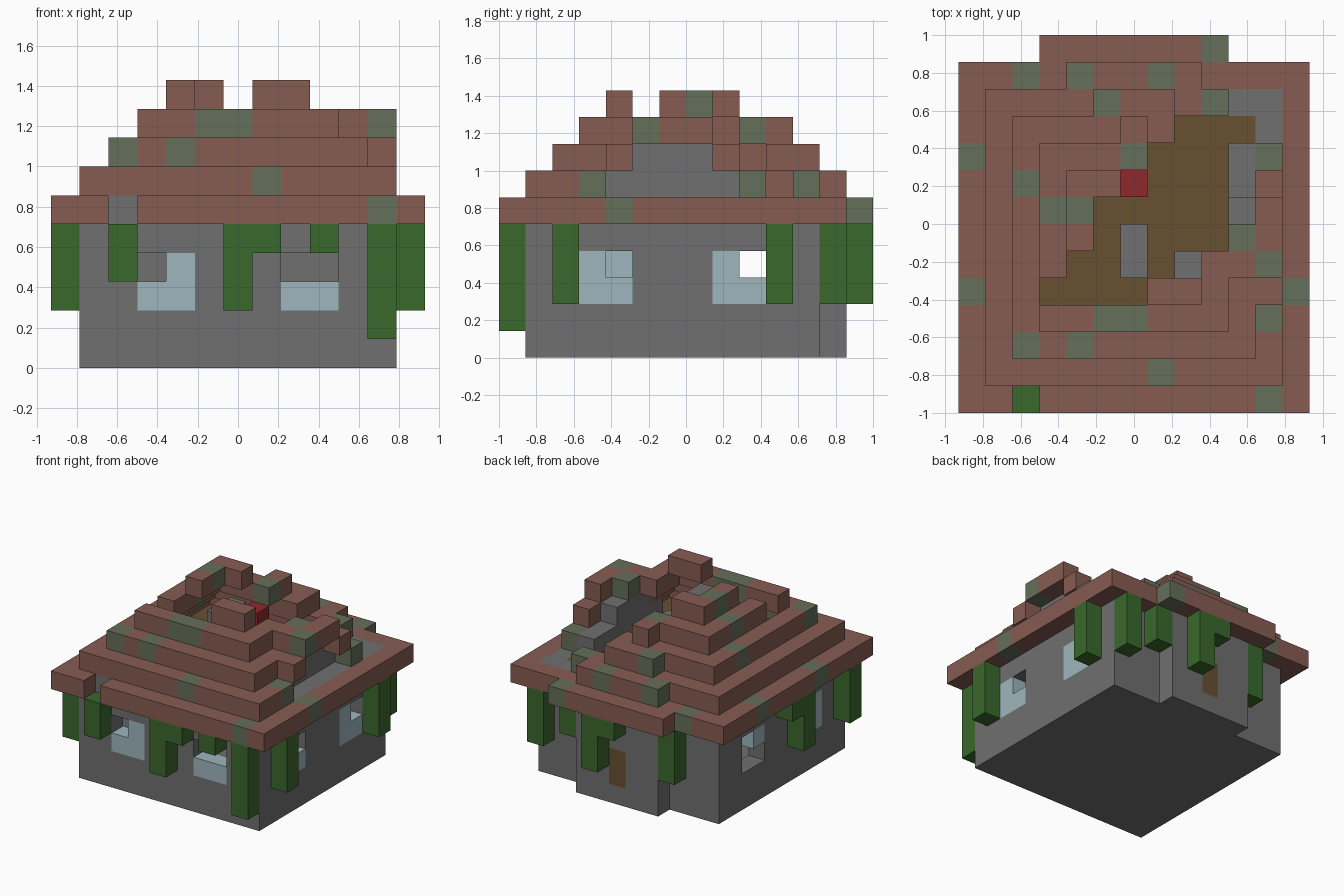
import bpy, bmesh
from mathutils import Vector

if "Cube" in bpy.data.objects:
    bpy.data.objects.remove(bpy.data.objects["Cube"], do_unlink=True)

U = 1 / 7  # block size
COLOURS = {
    "stone": (0.162, 0.162, 0.162),
    "roof_tile": (0.24, 0.107, 0.084),
    "mossy_tile": (0.13, 0.159, 0.102),
    "vine_green": (0.042, 0.138, 0.025),
    "pale_glass": (0.337, 0.468, 0.515),
    "wood": (0.138, 0.08, 0.03),
    "red_block": (0.275, 0.022, 0.025),
}
mats = {}
for name, rgb in COLOURS.items():
    m = bpy.data.materials.new(name)
    m.diffuse_color = (*rgb, 1)
    m.use_nodes = True
    bsdf = m.node_tree.nodes["Principled BSDF"]
    bsdf.inputs["Base Color"].default_value = (*rgb, 1)
    bsdf.inputs["Roughness"].default_value = 0.9
    mats[name] = m

blocks = {}  # grid cell -> (part, material)


def put(part, mat, cells, *levels):
    for i, j in cells:
        for k in levels:
            blocks[i, j, k] = (part, mat)


def rect(i0, i1, j0, j1):
    return {(i, j) for i in range(i0, i1 + 1) for j in range(j0, j1 + 1)}


def ring(i0, i1, j0, j1):
    return rect(i0, i1, j0, j1) - rect(i0 + 1, i1 - 1, j0 + 1, j1 - 1)


# Stone house with a shallow back porch, hollow inside
plan = rect(1, 11, 1, 11) | rect(4, 8, 12, 12)
inner = {(i, j) for i, j in plan if rect(i - 1, i + 1, j - 1, j + 1) <= plan}
put("walls", "stone", plan, 0)
put("walls", "stone", plan - inner, 1, 2, 3, 4, 5)
put("attic_floor", "wood", inner, 5)
put("door", "wood", [(6, 12)], 1, 2)

# Windows with some panes broken out
windows = rect(3, 4, 1, 1) | rect(8, 9, 1, 1)
for i in (1, 11):
    windows |= rect(i, i, 3, 4) | rect(i, i, 8, 9)
put("window_panes", "pale_glass", windows, 2, 3)
for gap in [(3, 1, 3), (8, 1, 3), (9, 1, 3), (11, 4, 3), (11, 9, 3),
            (1, 9, 3), (1, 8, 2), (1, 9, 2)]:
    del blocks[gap]

# Side gable wall and attic remains
put("gable_wall", "stone", rect(10, 10, 4, 9), 6)
put("gable_wall", "stone", rect(10, 10, 5, 7), 7)
put("chimney", "stone", rect(6, 6, 5, 6), 6, 7, 8)
put("attic_crate", "stone", [(8, 5)], 6)
put("lantern", "red_block", [(6, 8)], 7)

# Stepped roof, one course at a time, with the collapsed part left out
courses = {
    5: (rect(0, 12, 0, 12) | rect(3, 9, 13, 13)) - plan - {(2, 0)},
    6: (ring(1, 11, 1, 11) | rect(4, 8, 12, 12))
       - rect(11, 11, 4, 8) - rect(10, 11, 11, 11) - {(11, 10)},
    7: (ring(2, 10, 2, 10) | rect(5, 7, 11, 11) | {(11, 4), (11, 8)})
       - rect(8, 10, 10, 10) - rect(10, 10, 5, 9),
    8: (ring(3, 9, 3, 9) | rect(10, 11, 5, 6) | {(11, 7), (6, 10)})
       - rect(7, 9, 9, 9) - rect(9, 9, 6, 9) - {(3, 4)},
    9: rect(4, 4, 6, 8) | rect(7, 8, 4, 4) | {(5, 8)},
}
moss = {
    5: [(2, 12), (9, 13), (0, 9), (0, 4), (12, 4), (11, 0)],
    6: [(4, 12), (7, 12), (9, 11), (11, 9), (11, 3), (7, 1)],
    7: [(5, 11), (2, 8), (2, 2), (4, 2)],
    8: [(3, 7), (6, 9), (10, 6), (11, 5), (5, 3), (6, 3)],
    9: [(4, 7)],
}
for k, cells in courses.items():
    put("roof", "roof_tile", cells, k)
    put("roof", "mossy_tile", moss[k], k)

# Vines hanging below the eaves, grouped by their lowest block
vines = {
    1: [(11, 0)],
    2: [(6, 0), (12, 2), (12, 10), (11, 12), (7, 13), (3, 12), (0, 1), (0, 5)],
    3: [(2, 0), (9, 12)],
    4: [(7, 0), (9, 0), (6, 13), (0, 6)],
}
for low, cells in vines.items():
    put("vines", "vine_green", cells, *range(low, 5))


def build(part):
    """Skin the exposed faces of one part's blocks."""
    bm = bmesh.new()
    used = []
    for cell, (owner, mat) in blocks.items():
        if owner != part:
            continue
        if mat not in used:
            used.append(mat)
        centre = Vector(cell) + Vector((0.5, 0.5, 0.5))
        for axis in range(3):
            for sign in (-1, 1):
                n = Vector((0, 0, 0))
                n[axis] = sign
                if tuple(int(c + d) for c, d in zip(cell, n)) in blocks:
                    continue
                a, b = Vector((0, 0, 0)), Vector((0, 0, 0))
                a[(axis + 1) % 3] = 0.5
                b[(axis + 2) % 3] = 0.5 * sign
                mid = centre + n / 2
                pts = [mid - a - b, mid + a - b, mid + a + b, mid - a + b]
                face = bm.faces.new([bm.verts.new((p - Vector((6.5, 7, 0))) * U) for p in pts])
                face.material_index = used.index(mat)
    bmesh.ops.remove_doubles(bm, verts=bm.verts, dist=U / 100)
    bmesh.ops.dissolve_limit(bm, angle_limit=0.01, verts=bm.verts, edges=bm.edges,
                             delimit={'MATERIAL'})
    mesh = bpy.data.meshes.new(part)
    bm.to_mesh(mesh)
    bm.free()
    for mat in used:
        mesh.materials.append(mats[mat])
    bpy.context.collection.objects.link(bpy.data.objects.new(part, mesh))


for part in dict.fromkeys(owner for owner, _ in blocks.values()):
    build(part)
